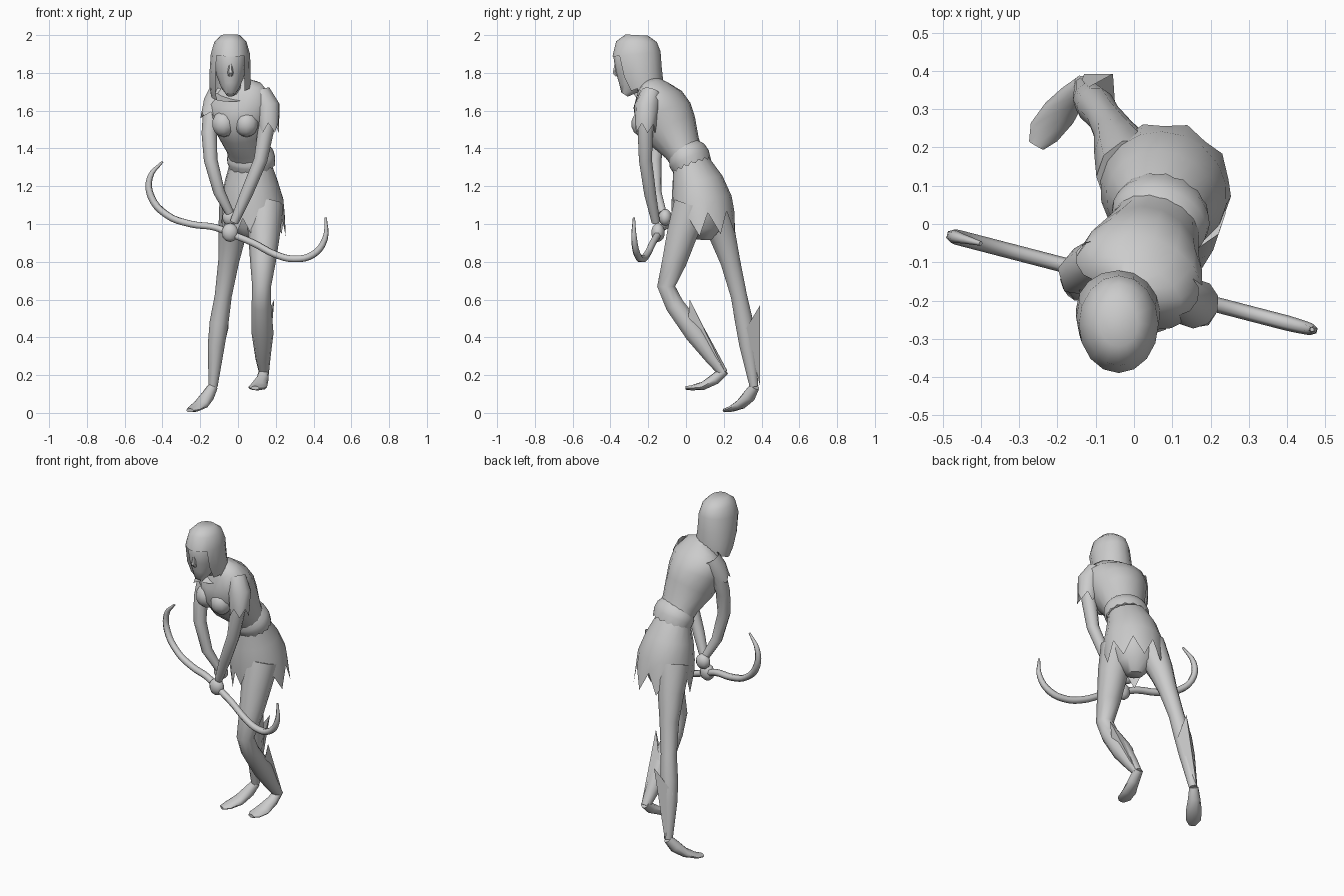
import bpy, bmesh, math
from mathutils import Vector


def finish(name, bm, angle=50):
    bmesh.ops.recalc_face_normals(bm, faces=bm.faces[:])
    me = bpy.data.meshes.new(name)
    bm.to_mesh(me)
    bm.free()
    ob = bpy.data.objects.new(name, me)
    bpy.context.collection.objects.link(ob)
    bpy.ops.object.select_all(action='DESELECT')
    ob.select_set(True)
    bpy.context.view_layer.objects.active = ob
    bpy.ops.object.shade_smooth_by_angle(angle=math.radians(angle))
    return ob


# Loft elliptical rings (x, y, z, half width, half depth) along a path
def loft(name, rings, n=10, yaw=0, caps=True, jag=0, keep=None):
    bm = bmesh.new()
    ref = Vector((math.cos(math.radians(yaw)), math.sin(math.radians(yaw)), 0))
    pts = [Vector(r[:3]) for r in rings]
    loops = []
    for i, r in enumerate(rings):
        t = (pts[min(i + 1, len(pts) - 1)] - pts[max(i - 1, 0)]).normalized()
        u = (ref - t * ref.dot(t)).normalized()
        v = t.cross(u)
        rw, rd = r[3], r[-1]
        loop = []
        for k in range(n):
            a = math.tau * k / n
            p = pts[i] + u * rw * math.cos(a) + v * rd * math.sin(a)
            if jag and i == len(rings) - 1 and k % 2:
                p += t * jag
            loop.append(bm.verts.new(p))
        loops.append(loop)
    for a, b in zip(loops, loops[1:]):
        for k in range(n):
            bm.faces.new((a[k], a[(k + 1) % n], b[(k + 1) % n], b[k]))
    if caps:
        bm.faces.new(loops[0])
        bm.faces.new(loops[-1])
    if keep:
        gone = [f for f in bm.faces if not keep(f.calc_center_median())]
        bmesh.ops.delete(bm, geom=gone, context='FACES')
    return finish(name, bm)


def ball(name, loc, size, seg=10):
    bm = bmesh.new()
    bmesh.ops.create_uvsphere(bm, u_segments=seg, v_segments=7, radius=1)
    bmesh.ops.scale(bm, vec=size, verts=bm.verts)
    bmesh.ops.translate(bm, vec=loc, verts=bm.verts)
    return finish(name, bm)


def flap(name, tip, front, foot, back):
    bm = bmesh.new()
    t, f, o, b = [bm.verts.new(p) for p in (tip, front, foot, back)]
    bm.faces.new((t, f, o))
    bm.faces.new((t, o, b))
    finish(name, bm, 20)


# Head, nose and neck
loft("head", [(-.04, -.325, 1.685, .022, .02), (-.04, -.30, 1.725, .05, .06),
              (-.04, -.28, 1.79, .075, .096), (-.04, -.268, 1.88, .09, .118),
              (-.04, -.26, 1.95, .07, .09)], 12)
loft("nose", [(-.04, -.37, 1.86, .006, .006), (-.04, -.376, 1.80, .016, .014),
              (-.04, -.365, 1.785, .012, .01)], 6)
loft("neck", [(-.01, -.17, 1.68, .05), (-.03, -.23, 1.74, .045), (-.04, -.26, 1.8, .045)])

# Long hair, open around the face
loft("hair", [(-.04, -.26, 2.0, .05, .06), (-.04, -.262, 1.965, .085, .108),
              (-.04, -.262, 1.9, .104, .128), (-.042, -.245, 1.8, .109, .12),
              (-.042, -.22, 1.73, .109, .105), (-.042, -.2, 1.675, .1, .08)], 16,
     keep=lambda c: c.z > 1.92 or c.y < -9 or not (abs(c.x + .04) < .085 and c.y < -.25))

# Torso, leaning forward and twisted
TWIST = -20
loft("torso", [(.07, .03, 1.32, .115, .088), (.055, -.02, 1.40, .118, .10),
               (.03, -.08, 1.50, .142, .145), (.015, -.12, 1.58, .165, .155),
               (.01, -.15, 1.66, .175, .13), (0, -.17, 1.715, .135, .08),
               (-.02, -.19, 1.745, .055, .05)], 16, TWIST)
for side, loc in (("left", (.045, -.225, 1.53)), ("right", (-.075, -.195, 1.53))):
    ball("bust_" + side, loc, (.065, .065, .07))

# Gathered belt with scalloped edge
loft("belt", [(.06, -.01, 1.385, .113, .094), (.066, .005, 1.365, .127, .108),
              (.07, .02, 1.34, .130, .110), (.073, .03, 1.315, .124, .104)],
     32, TWIST, False, .014)

# Ragged skirt
loft("skirt", [(.068, .025, 1.33, .113, .09), (.07, .06, 1.22, .145, .135),
               (.077, .082, 1.12, .168, .16), (.08, .09, 1.05, .172, .165)],
     18, -30, False, .12)
loft("pelvis", [(.07, .05, 1.25, .12, .11), (.075, .08, 1.1, .155, .14),
                (.07, .09, .98, .11, .1), (.065, .085, .92, .05, .05)], 12, -30)

# Legs: left steps forward with a bent knee, right trails behind
loft("leg_left", [(.14, .03, 1.1, .1), (.138, -.02, .95, .085), (.132, -.062, .8, .068),
                  (.125, -.105, .67, .05), (.124, -.06, .57, .052), (.13, .05, .42, .058),
                  (.132, .14, .29, .04), (.138, .198, .21, .026)])
loft("leg_right", [(0, .13, 1.1, .1), (-.03, .19, .95, .075), (-.05, .235, .8, .055),
                   (-.078, .28, .62, .045), (-.1, .308, .48, .05),
                   (-.115, .325, .36, .045), (-.132, .36, .14, .024)])

# Feet
loft("foot_left", [(.138, .205, .225, .026), (.13, .155, .18, .032, .03),
                   (.11, .09, .143, .045, .022), (.095, .03, .133, .042, .014),
                   (.09, .0, .132, .022, .01)], 10, 10)
loft("foot_right", [(-.132, .365, .14, .026), (-.16, .335, .09, .035, .035),
                    (-.195, .29, .045, .045, .026), (-.235, .24, .02, .042, .015),
                    (-.255, .205, .013, .022, .01)], 10, -30)

# Pointed boot flaps on the calves
flap("boot_flap_left", (.192, .02, .6), (.17, .01, .47), (.16, .21, .21), (.10, .11, .42))
flap("boot_flap_right", (-.055, .392, .57), (-.05, .32, .45), (-.13, .392, .14), (-.15, .34, .42))

# Arms reaching down to the bow
loft("arm_left", [(.155, -.195, 1.66, .045), (.16, -.21, 1.58, .048), (.145, -.215, 1.48, .042),
                  (.12, -.215, 1.34, .036), (.045, -.19, 1.16, .033), (-.02, -.16, 1.01, .023)])
loft("arm_right", [(-.125, -.1, 1.66, .045), (-.14, -.12, 1.58, .046), (-.152, -.145, 1.48, .041),
                   (-.145, -.165, 1.34, .036), (-.10, -.16, 1.17, .031), (-.045, -.125, 1.06, .023)])
ball("hand_left", (-.042, -.148, .955), (.046, .036, .05))
ball("hand_right", (-.04, -.11, 1.035), (.045, .035, .045))

# Ragged cap sleeves
loft("sleeve_left", [(.12, -.185, 1.695, .055), (.158, -.208, 1.62, .066),
                     (.162, -.215, 1.53, .055)], 10, TWIST, False, .05)
loft("sleeve_right", [(-.10, -.095, 1.70, .055), (-.125, -.115, 1.64, .06),
                      (-.142, -.13, 1.58, .054)], 10, TWIST, False, .03)

# Recurved bow, lying in one slanted vertical plane
profile = [(-.40, 1.33), (-.465, 1.25), (-.462, 1.15), (-.38, 1.05), (-.25, 1.0), (-.12, .982),
           (-.03, .945), (.08, .90), (.2, .838), (.3, .815), (.4, .84), (.46, .92), (.465, 1.035)]
cu = bpy.data.curves.new("bow", 'CURVE')
cu.dimensions = '3D'
cu.bevel_depth = .02
cu.bevel_resolution = 1
cu.resolution_u = 4
cu.use_fill_caps = True
sp = cu.splines.new('BEZIER')
sp.bezier_points.add(len(profile) - 1)
for i, (bp, (x, z)) in enumerate(zip(sp.bezier_points, profile)):
    bp.co = (x, -.03 - .26 * (x + .48), z)
    bp.handle_left_type = bp.handle_right_type = 'AUTO'
    bp.radius = (.3, .8, 1)[min(i, len(profile) - 1 - i, 2)]
bow = bpy.data.objects.new("bow", cu)
bpy.context.collection.objects.link(bow)
